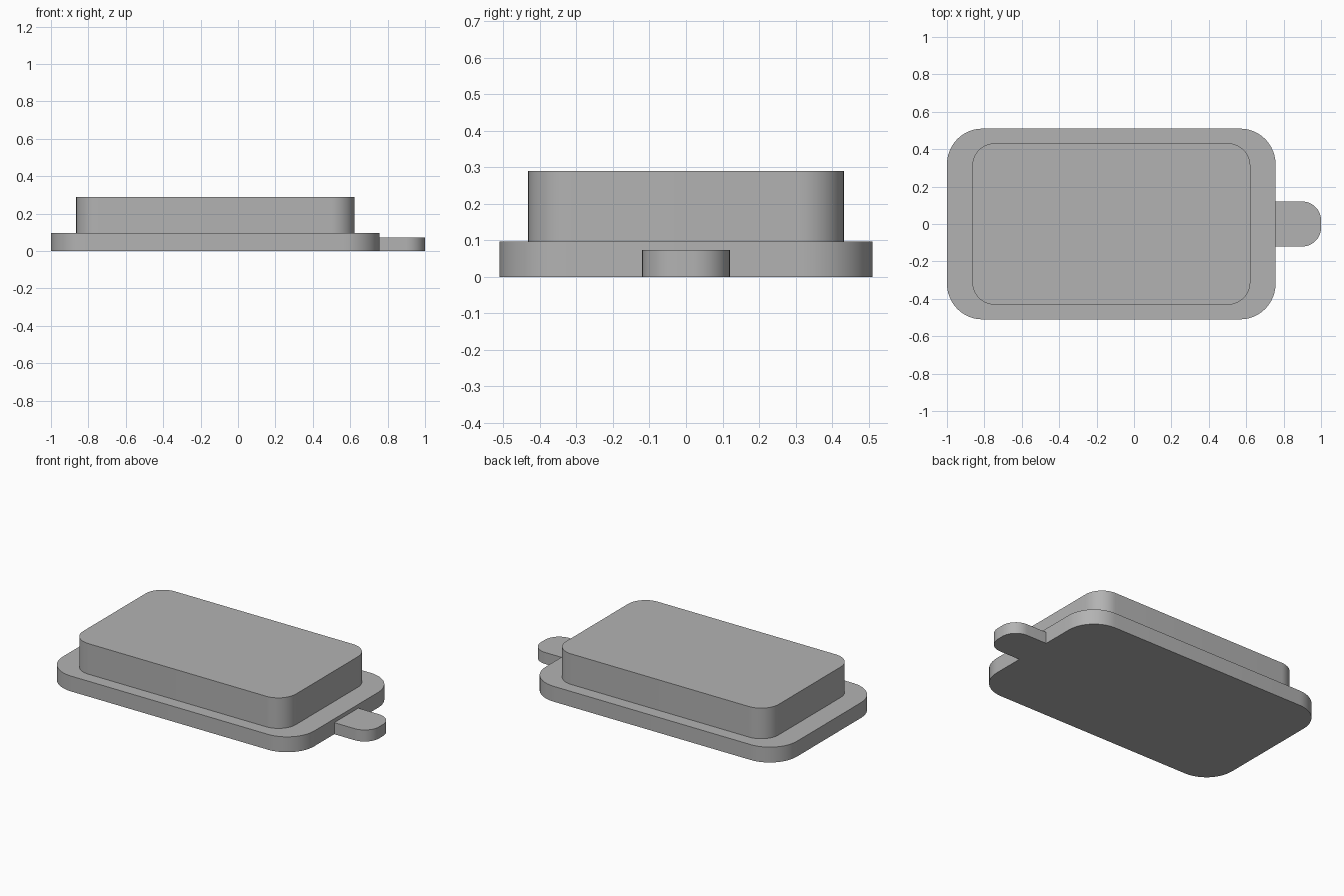
import bpy, bmesh, math

cube = bpy.data.objects.get("Cube")
if cube:
    bpy.data.objects.remove(cube, do_unlink=True)

grey = bpy.data.materials.new("plain grey")
grey.use_nodes = True
colour = (0.45, 0.45, 0.45, 1)
grey.diffuse_color = colour
grey.node_tree.nodes["Principled BSDF"].inputs["Base Color"].default_value = colour


def rounded_slab(name, x0, x1, half_y, z0, z1, radius, left_radius=None, steps=12):
    """Extrude a rounded rectangle; left_radius overrides the -x corners."""
    left = radius if left_radius is None else left_radius
    outline = []
    for i, (sx, sy) in enumerate([(1, 1), (-1, 1), (-1, -1), (1, -1)]):
        r = radius if sx > 0 else left
        cx = x1 - r if sx > 0 else x0 + r
        cy = sy * (half_y - r)
        for k in range(steps + 1 if r else 1):
            a = math.pi / 2 * (i + k / steps)
            outline.append((cx + r * math.cos(a), cy + r * math.sin(a), z0))
    bm = bmesh.new()
    face = bm.faces.new([bm.verts.new(p) for p in outline])
    top = bmesh.ops.extrude_face_region(bm, geom=[face], use_keep_orig=True)
    verts = [g for g in top["geom"] if isinstance(g, bmesh.types.BMVert)]
    bmesh.ops.translate(bm, verts=verts, vec=(0, 0, z1 - z0))
    bmesh.ops.recalc_face_normals(bm, faces=bm.faces)
    mesh = bpy.data.meshes.new(name)
    bm.to_mesh(mesh)
    bm.free()
    mesh.materials.append(grey)
    obj = bpy.data.objects.new(name, mesh)
    bpy.context.collection.objects.link(obj)
    bpy.ops.object.select_all(action='DESELECT')
    obj.select_set(True)
    bpy.context.view_layer.objects.active = obj
    bpy.ops.object.shade_smooth_by_angle(angle=math.radians(30))
    return obj


# Wide flange, raised block and the pull tab on its +x end
rounded_slab("base_flange", -1, 0.757, 0.51, 0, 0.097, 0.19)
rounded_slab("raised_block", -0.865, 0.622, 0.432, 0.097, 0.29, 0.122)
rounded_slab("pull_tab", 0.757, 1, 0.12, 0, 0.073, 0.1, left_radius=0)
